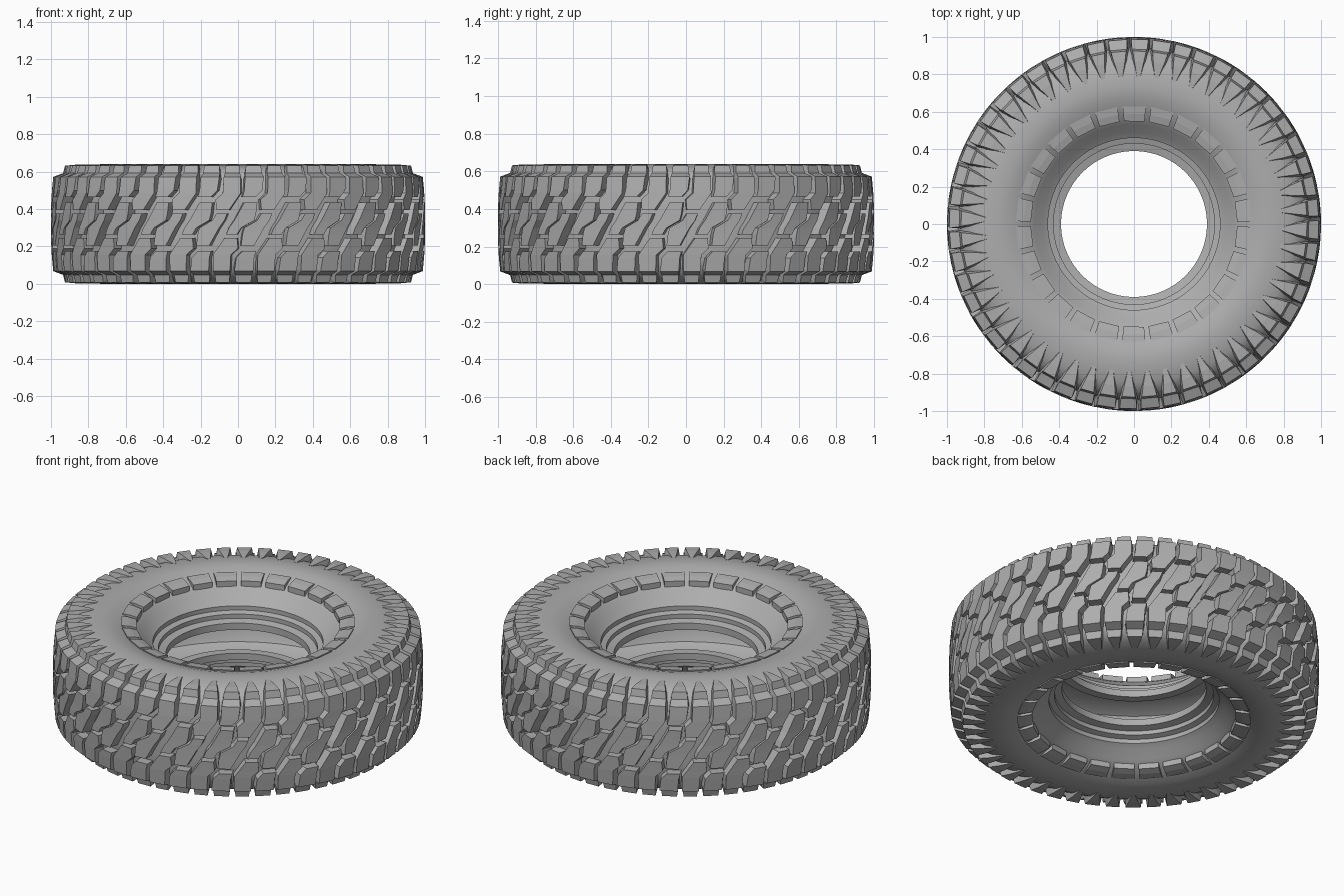
import bpy, bmesh, math

if "Cube" in bpy.data.objects:
    bpy.data.objects.remove(bpy.data.objects["Cube"], do_unlink=True)

HEIGHT = 0.64
PITCHES = 26
STEP = 2 * math.pi / PITCHES

rubber = bpy.data.materials.new("grey rubber")
rubber.use_nodes = True
GREY = (0.42, 0.42, 0.42, 1)
rubber.diffuse_color = GREY
rubber.node_tree.nodes["Principled BSDF"].inputs["Base Color"].default_value = GREY


def finish(name, bm, smooth=False):
    bmesh.ops.recalc_face_normals(bm, faces=bm.faces)
    mesh = bpy.data.meshes.new(name)
    bm.to_mesh(mesh)
    bm.free()
    mesh.materials.append(rubber)
    obj = bpy.data.objects.new(name, mesh)
    bpy.context.collection.objects.link(obj)
    if smooth:
        bpy.ops.object.select_all(action="DESELECT")
        obj.select_set(True)
        bpy.context.view_layer.objects.active = obj
        bpy.ops.object.shade_smooth_by_angle(angle=math.radians(32))
    return obj


def polar(r, angle, z):
    return (r * math.cos(angle), r * math.sin(angle), z)


def revolve(name, profile, segments):
    """Closed profile of (radius, height) turned about the axle."""
    bm = bmesh.new()
    rings = [[bm.verts.new(polar(r, 2 * math.pi * i / segments, z)) for r, z in profile]
             for i in range(segments)]
    n = len(profile)
    for i, a in enumerate(rings):
        b = rings[(i + 1) % segments]
        for k in range(n):
            m = (k + 1) % n
            bm.faces.new((a[k], b[k], b[m], a[m]))
    return finish(name, bm, True)


def lofted_blocks(name, stations, draft=0.025):
    """Blocks lofted through (radius, height, start, end, base radius, base height),
    repeated round the tyre, with a half-turned copy on the other side."""
    bm = bmesh.new()
    for i in range(PITCHES):
        for flip in (False, True):
            rows = []
            for r, z, u0, u1, rb, zb in stations:
                if flip:
                    z, zb, u0, u1 = HEIGHT - z, HEIGHT - zb, 0.5 - u0, 0.5 - u1
                d = -draft if flip else draft
                corners = ((r, u0, z), (r, u1, z), (rb, u1 + d, zb), (rb, u0 - d, zb))
                rows.append([bm.verts.new(polar(q, (i + u) * STEP, h)) for q, u, h in corners])
            for a, b in zip(rows, rows[1:]):
                for k in range(4):
                    m = (k + 1) % 4
                    bm.faces.new((a[k], a[m], b[m], b[k]))
            bm.faces.new(rows[0])
            bm.faces.new(rows[-1])
    return finish(name, bm)


def tread(z, u0, u1, r=1.0):
    return (r, z, u0, u1, 0.93, z)


def shoulder(u0, u1):
    """Shoulder step and the tapering rib that runs onto the sidewall."""
    mid = (u0 + u1) / 2
    return [(0.988, 0.572, u0, u1, 0.92, 0.56),
            (0.935, 0.592, u0 + .01, u1 - .01, 0.88, 0.57),
            (0.925, 0.632, u0 + .03, u1 - .03, 0.86, 0.59),
            (0.87, 0.637, u0 + .07, u1 - .07, 0.84, 0.60),
            (0.79, 0.636, mid - .05, mid + .05, 0.79, 0.61)]


# Carcass: sidewalls, stepped beads and hollow inside
upper = [(0.945, 0.42), (0.94, 0.51), (0.925, 0.56), (0.895, 0.60), (0.85, 0.622),
         (0.79, 0.635), (0.73, 0.64), (0.68, 0.634), (0.62, 0.614), (0.57, 0.59),
         (0.53, 0.56), (0.49, 0.52), (0.46, 0.50), (0.46, 0.475), (0.43, 0.465),
         (0.43, 0.44), (0.39, 0.43), (0.39, 0.39), (0.44, 0.39), (0.52, 0.50),
         (0.65, 0.57), (0.78, 0.58), (0.86, 0.54), (0.895, 0.47)]
lower = [(r, HEIGHT - z) for r, z in reversed(upper)]
revolve("carcass", upper + lower, 104)

# Interlocking centre blocks
lofted_blocks("centre_blocks", [
    tread(0.265, 0.24, 0.48), tread(0.30, 0.30, 0.57), tread(0.34, 0.42, 0.86),
    tread(0.375, 0.50, 0.90), tread(0.435, 0.64, 0.93)])

# Long hooked lugs and short lugs on the shoulders
lofted_blocks("long_lugs", [
    tread(0.395, 0.02, 0.30), tread(0.45, 0.0, 0.46, 0.998),
    tread(0.485, 0.16, 0.56, 0.996)] + shoulder(0.18, 0.56))
lofted_blocks("short_lugs", [
    tread(0.465, 0.60, 0.90, 0.997), tread(0.50, 0.64, 1.04, 0.995)] + shoulder(0.66, 1.08))

# Ring of raised teeth around each bead
lofted_blocks("rim_teeth", [
    (0.552, 0.607, 0.08, 0.90, 0.552, 0.56),
    (0.59, 0.618, 0.08, 0.90, 0.59, 0.58),
    (0.632, 0.624, 0.08, 0.90, 0.632, 0.60)], draft=0.0)
